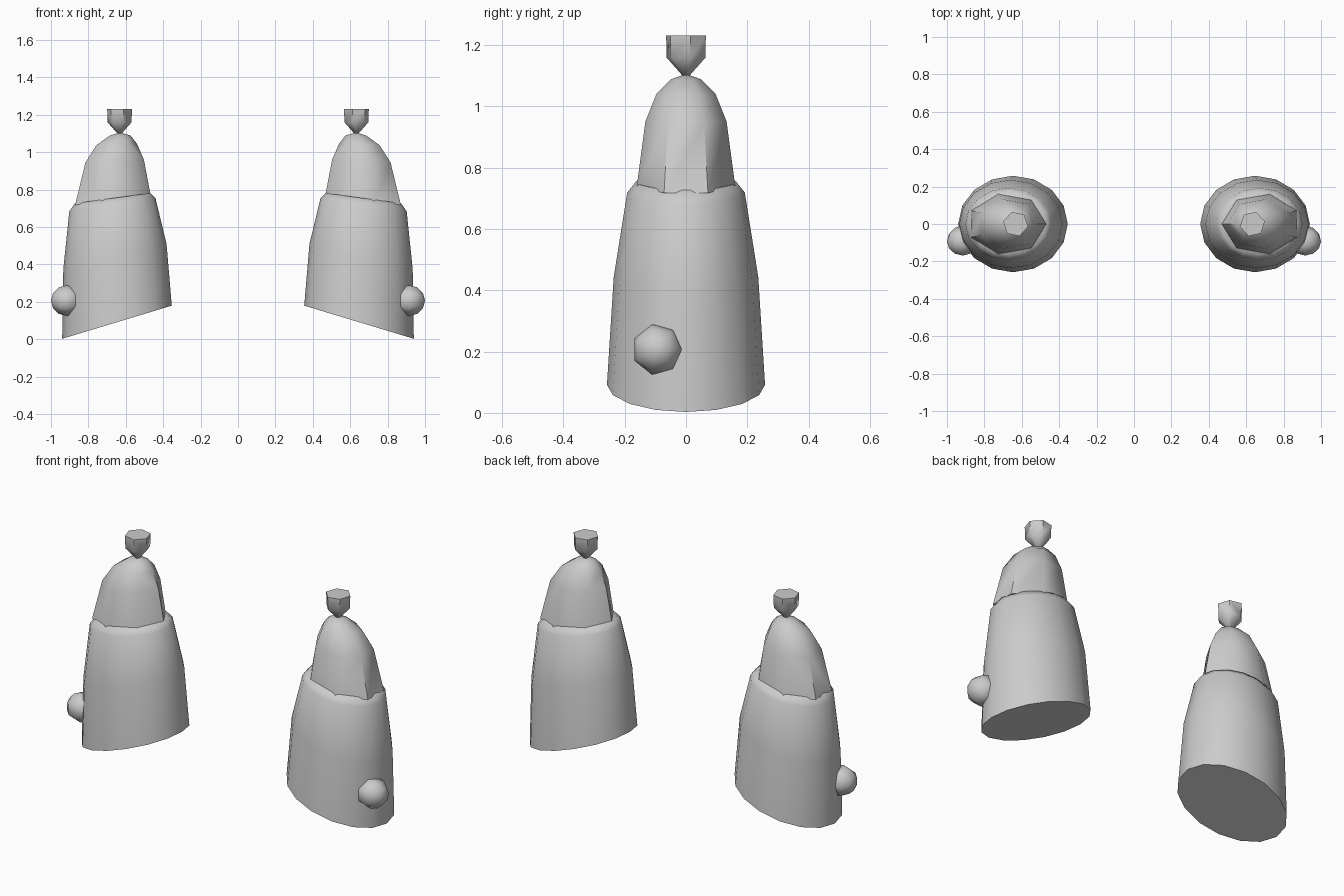
import bpy, bmesh, math
from mathutils import Matrix

if "Cube" in bpy.data.objects:
    bpy.data.objects.remove(bpy.data.objects["Cube"])


def finish(name, bm, angle=55):
    """Turn a bmesh into a smooth object mirrored across x = 0."""
    bmesh.ops.recalc_face_normals(bm, faces=bm.faces)
    mesh = bpy.data.meshes.new(name)
    bm.to_mesh(mesh)
    bm.free()
    ob = bpy.data.objects.new(name, mesh)
    bpy.context.collection.objects.link(ob)
    bpy.ops.object.select_all(action='DESELECT')
    ob.select_set(True)
    bpy.context.view_layer.objects.active = ob
    bpy.ops.object.shade_smooth_by_angle(angle=math.radians(angle))
    mod = ob.modifiers.new("mirror", 'MIRROR')
    mod.use_mirror_merge = False
    return ob


def loft(name, rings, sides, start, tip=None, angle=55):
    """Loft tilted elliptical rings: (x inner, z inner, x outer, z outer, y radius)."""
    bm = bmesh.new()
    loops = []
    for x0, z0, x1, z1, ry in rings:
        loop = []
        for i in range(sides):
            a = start + 2 * math.pi * i / sides
            c, s = math.cos(a), math.sin(a)
            loop.append(bm.verts.new(((x0 + x1) / 2 + (x1 - x0) / 2 * c, ry * s,
                                      (z0 + z1) / 2 + (z1 - z0) / 2 * c)))
        loops.append(loop)
    for a, b in zip(loops, loops[1:]):
        for i in range(sides):
            j = (i + 1) % sides
            bm.faces.new((a[i], a[j], b[j], b[i]))
    bm.faces.new(loops[0])
    if tip:
        t = bm.verts.new(tip)
        for i in range(sides):
            bm.faces.new((loops[-1][i], loops[-1][(i + 1) % sides], t))
    else:
        bm.faces.new(loops[-1])
    return finish(name, bm, angle)


# Lower shell with slanted base and rounded shoulder
loft("lower_shell", [
    (0.354, 0.18, 0.94, 0.003, 0.258),
    (0.382, 0.51, 0.934, 0.375, 0.236),
    (0.441, 0.754, 0.902, 0.684, 0.192),
    (0.468, 0.782, 0.872, 0.727, 0.164)], 16, math.pi)

# Seven-sided dome rising out of the shell
loft("dome", [
    (0.468, 0.775, 0.892, 0.715, 0.165),
    (0.503, 0.96, 0.832, 0.945, 0.136),
    (0.540, 1.045, 0.768, 1.038, 0.099),
    (0.575, 1.09, 0.693, 1.088, 0.051)], 7, math.pi, (0.633, 0, 1.106))

# Hexagonal knob on the tip
loft("top_knob", [
    (0.626, 1.095, 0.640, 1.095, 0.007),
    (0.568, 1.16, 0.698, 1.16, 0.067),
    (0.565, 1.232, 0.701, 1.232, 0.068)], 6, math.radians(12))

# Round stud on the outer side
bm = bmesh.new()
bmesh.ops.create_uvsphere(
    bm, u_segments=7, v_segments=6, radius=0.084,
    matrix=Matrix.Translation((0.916, -0.093, 0.207))
    @ Matrix.Rotation(math.radians(90), 4, 'Y'))
finish("side_stud", bm, 60)
